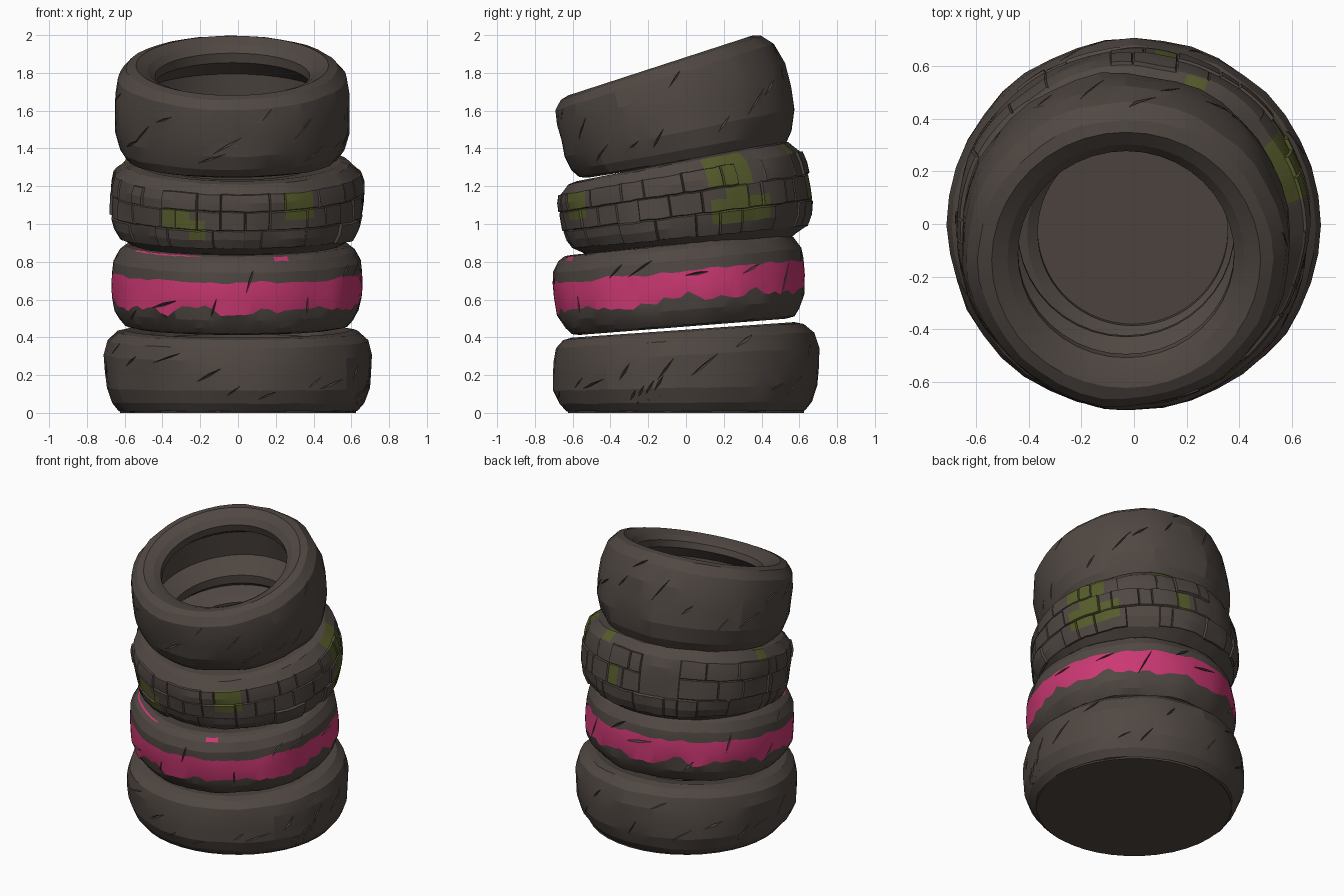
import bpy, bmesh, math, random
from math import cos, sin, radians, pi
from mathutils import Vector, Matrix, noise

random.seed(7)
if "Cube" in bpy.data.objects:
    bpy.data.objects.remove(bpy.data.objects["Cube"])


def material(name, rgb):
    m = bpy.data.materials.new(name)
    m.use_nodes = True
    m.diffuse_color = (*rgb, 1)
    bsdf = next(n for n in m.node_tree.nodes if n.type == 'BSDF_PRINCIPLED')
    bsdf.inputs["Base Color"].default_value = (*rgb, 1)
    bsdf.inputs["Roughness"].default_value = 0.9
    return m


RUBBER = material("dark rubber", (0.08, 0.064, 0.055))
PINK = material("pink paint", (0.6, 0.04, 0.17))
GREEN = material("moss green", (0.095, 0.107, 0.025))


def make_object(name, bm, paint=None):
    mesh = bpy.data.meshes.new(name)
    bm.to_mesh(mesh)
    bm.free()
    ob = bpy.data.objects.new(name, mesh)
    bpy.context.collection.objects.link(ob)
    mesh.materials.append(RUBBER)
    if paint:
        mesh.materials.append(paint)
    return ob


def smooth(ob, angle):
    bpy.ops.object.select_all(action='DESELECT')
    ob.select_set(True)
    bpy.context.view_layer.objects.active = ob
    bpy.ops.object.shade_smooth_by_angle(angle=radians(angle))


def cut_gash(ob, gash, radius, warp):
    """Slit the tread with one thin stretched octahedron."""
    az, z, turn, length, width = gash
    out = Vector((cos(az), sin(az), 0))
    side = Vector((-sin(az), cos(az), 0))
    along = side * cos(turn) + Vector((0, 0, 1)) * sin(turn)
    across = out.cross(along)
    c = out * radius(z) + Vector((0, 0, z))
    bm = bmesh.new()
    ends = [along * length, across * width, -along * length, -across * width]
    ring = [bm.verts.new(warp(c + e)) for e in ends]
    for tip in (out * 0.03, out * -0.03):
        v = bm.verts.new(warp(c + tip))
        for i in range(4):
            bm.faces.new((ring[i], ring[(i + 1) % 4], v))
    bmesh.ops.recalc_face_normals(bm, faces=bm.faces)
    cutter = make_object("gash_cutter", bm)
    cutter.hide_render = True
    mod = ob.modifiers.new("gash", 'BOOLEAN')
    mod.operation, mod.solver, mod.object = 'DIFFERENCE', 'EXACT', cutter
    graph = bpy.context.evaluated_depsgraph_get()
    graph.update()
    mesh = bpy.data.meshes.new_from_object(ob.evaluated_get(graph))
    ob.modifiers.clear()
    # keep the cut only when the tire survived it whole
    if len(mesh.polygons) >= len(ob.data.polygons):
        ob.data = mesh
    bpy.data.objects.remove(cutter)


def tire(name, R, inner, h, centre, tilts, seg, rows, paint=None, patches=(),
         ragged=None, bricks=(), gash_count=0, turns=(0.3, 1.0), extra=()):
    ragged = ragged or {}

    def radius(z):
        t = max(-1, min(1, z / h))
        return R - 0.085 * abs(t) ** (5 if t > 0 else 3)

    def warp(p):
        # lower and upper sidewalls lean by different amounts
        k = max(0, min(1, (p.z / h + 1) / 2))
        a = radians(tilts[0] + (tilts[1] - tilts[0]) * k)
        return Matrix.Rotation(a, 3, 'X') @ p + Vector(centre)

    profile = [(inner, -0.6), (inner, -0.8), (inner + 0.04, -0.93), (R - 0.115, -1)]
    first = len(profile)
    profile += [(radius(t * h), t) for t in rows]
    last = len(profile)
    profile += [(R - 0.115, 1), (inner + 0.04, 0.9), (inner, 0.78), (inner, 0.6),
                (inner + 0.1, 0.3), (inner + 0.1, -0.3)]

    bm = bmesh.new()
    grid = []
    for j in range(seg):
        az = -pi + 2 * pi * j / seg
        column = []
        for i, (r, t) in enumerate(profile):
            z = t * h
            if first <= i < last:
                p = Vector((cos(az) * 3, sin(az) * 3, t + centre[2] * 9))
                r += noise.noise(p) * 0.016
                z += random.uniform(-0.003, 0.003)
                if t in ragged:
                    z += noise.noise(Vector((cos(az) * 7, sin(az) * 7, t))) * ragged[t]
            column.append(bm.verts.new((r * cos(az), r * sin(az), z)))
        grid.append(column)

    faces = {}
    n = len(profile)
    for j in range(seg):
        az = -180 + 360 * (j + 0.5) / seg
        a, b = grid[j], grid[(j + 1) % seg]
        for i in range(n):
            k = (i + 1) % n
            f = faces[i, j] = bm.faces.new((a[i], b[i], b[k], a[k]))
            if first <= i < last:
                t = (profile[i][1] + profile[k][1]) / 2
                if any(p < az < q and s < t < e for p, q, s, e in patches):
                    f.material_index = 1
    bmesh.ops.recalc_face_normals(bm, faces=bm.faces)

    # raised, irregular tread blocks
    for lo, hi in bricks:
        j = start = random.randint(0, 3)
        while j < seg + start:
            width = min(random.randint(2, 6), seg + start - j)
            block = [faces[first + i, c % seg]
                     for i in range(lo, hi) for c in range(j, j + width)]
            if random.random() < 0.8:
                bmesh.ops.inset_region(bm, faces=block, thickness=0.005,
                                       use_even_offset=True, use_boundary=True,
                                       depth=random.uniform(0.003, 0.016))
            j += width

    for v in bm.verts:
        v.co = warp(v.co)
    ob = make_object(name, bm, paint)

    gashes = list(extra)
    for g in range(gash_count):
        az = 2 * pi * (g + random.uniform(0.2, 0.8)) / gash_count
        gashes.append((az, random.uniform(-0.6, 0.75) * h, random.uniform(*turns),
                       random.uniform(0.05, 0.12), random.uniform(0.004, 0.009)))
    for gash in gashes:
        cut_gash(ob, gash, radius, warp)
    smooth(ob, 14)


# Bottom tire, flat on the ground, with a torn patch low on one side
plain_rows = (-0.95, -0.75, -0.4, 0, 0.4, 0.75, 0.95)
tear = [(radians(-24 + 4 * k), -0.12 + 0.02 * k, 1.0, 0.05, 0.007) for k in range(4)]
tire("bottom_tire", 0.705, 0.42, 0.22, (0, 0, 0.22), (0, 4), 40, plain_rows,
     gash_count=22, extra=tear)

# Second tire with a ragged painted band and a splash on its shoulder
tire("painted_tire", 0.665, 0.42, 0.22, (-0.005, -0.035, 0.675), (4.5, 6), 96,
     (-0.95, -0.8, -0.6, -0.36, 0, 0.34, 0.6, 0.86, 0.95, 0.98), PINK,
     [(-180, 180, -0.36, 0.34), (-73, -62, 0.87, 0.94), (-155, -110, 0.96, 0.97)],
     ragged={-0.36: 0.06, 0.34: 0.02}, gash_count=16, turns=(-0.1, 1.6))

# Third tire with block tread and moss patches
tire("block_tread_tire", 0.66, 0.36, 0.225, (-0.005, 0, 1.11), (5, 11), 96,
     (-0.8, -0.55, -0.29, -0.02, 0.24, 0.48, 0.72, 0.95), GREEN,
     [(11, 35, 0.3, 0.9), (18, 31, -0.2, 0.4), (12, 43, -0.6, -0.1),
      (-129, -114, -0.2, 0.24), (-114, -104, -0.45, 0.1), (-66, -54, 0.05, 0.65),
      (63, 70, 0.8, 1.1), (75, 82, -0.2, 0.15), (168, 176, 0.8, 1.1)],
     bricks=((0, 2), (2, 4), (4, 6)))

# Top tire, leaning forward
tire("top_tire", 0.625, 0.41, 0.265, (-0.03, -0.055, 1.587), (9, 18), 40, plain_rows,
     gash_count=22)


def disc(name, radius, depth, centre, tilt):
    bm = bmesh.new()
    m = Matrix.Translation(centre) @ Matrix.Rotation(radians(tilt), 4, 'X')
    bmesh.ops.create_cone(bm, cap_ends=True, segments=40, radius1=radius,
                          radius2=radius, depth=depth, matrix=m)
    make_object(name, bm)


# Closing discs: underside, and the floor seen through the top opening
disc("base_disc", 0.625, 0.012, (0, 0, 0.006), 0)
disc("inner_floor", 0.42, 0.02, (-0.01, -0.02, 1.23), 8)

# Loose shards of rubber at the tear
bm = bmesh.new()
for k in range(3):
    az = radians(-22 + 5 * k)
    m = (Matrix.Translation((0.665 * cos(az), 0.665 * sin(az), 0.07 + 0.02 * k))
         @ Matrix.Rotation(az, 4, 'Z') @ Matrix.Rotation(radians(140), 4, 'Y'))
    bmesh.ops.create_cone(bm, cap_ends=True, segments=4, radius1=0.02,
                          radius2=0, depth=0.07, matrix=m)
make_object("torn_shards", bm)
